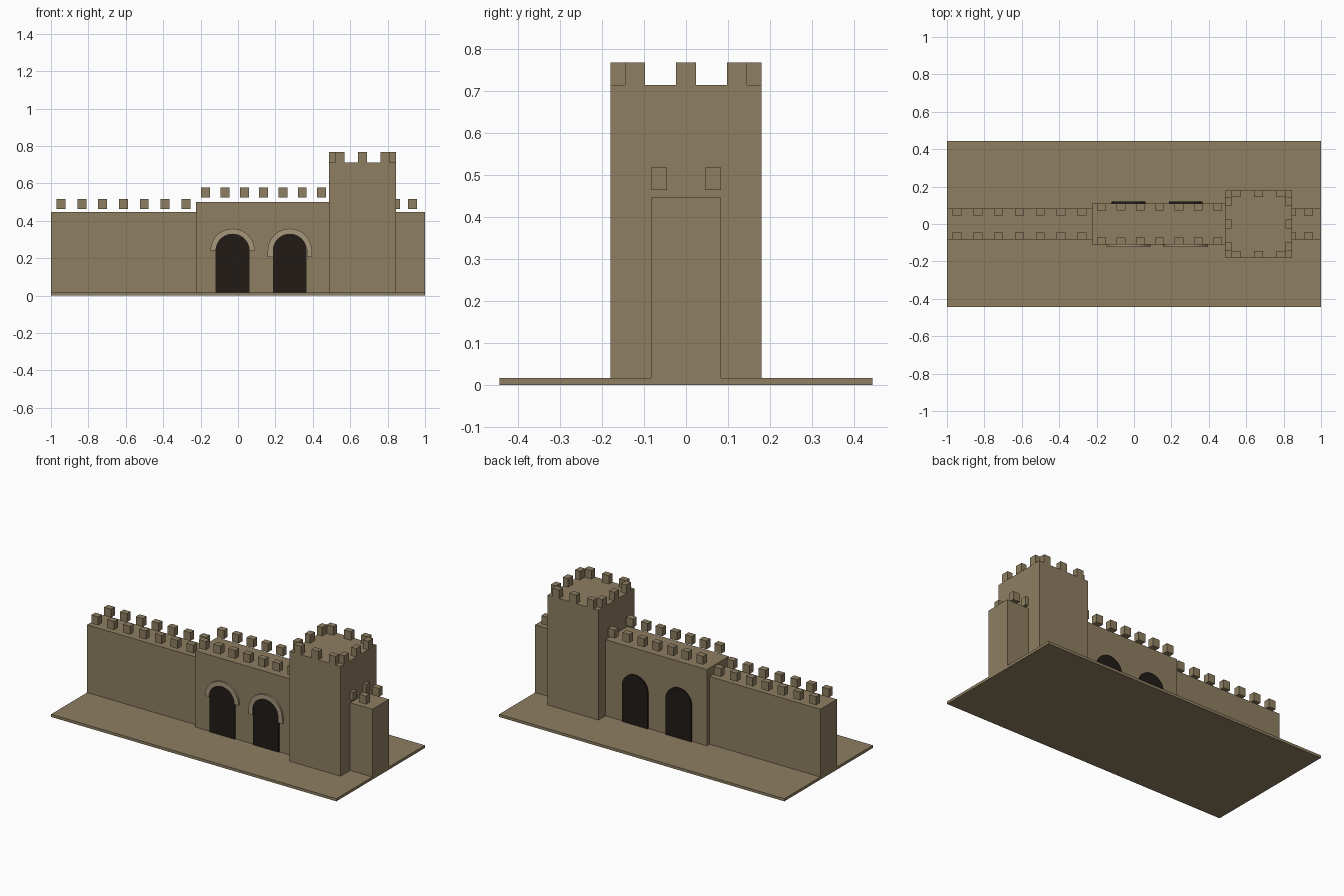
import bpy, bmesh, math

if "Cube" in bpy.data.objects:
    bpy.data.objects.remove(bpy.data.objects["Cube"])


def material(name, rgb):
    m = bpy.data.materials.new(name)
    m.diffuse_color = (*rgb, 1)
    m.use_nodes = True
    m.node_tree.nodes["Principled BSDF"].inputs["Base Color"].default_value = m.diffuse_color
    return m


STONE = material("sandstone", (0.27, 0.21, 0.12))
TRIM = material("pale_stone", (0.38, 0.31, 0.20))
DARK = material("dark_opening", (0.015, 0.011, 0.008))


def finish(name, bm, mat):
    bmesh.ops.recalc_face_normals(bm, faces=bm.faces)
    me = bpy.data.meshes.new(name)
    bm.to_mesh(me)
    bm.free()
    me.materials.append(mat)
    ob = bpy.data.objects.new(name, me)
    bpy.context.collection.objects.link(ob)
    return ob


def add_box(bm, x0, x1, y0, y1, z0, z1):
    vs = bmesh.ops.create_cube(bm, size=1)["verts"]
    bmesh.ops.scale(bm, verts=vs, vec=(x1 - x0, y1 - y0, z1 - z0))
    bmesh.ops.translate(bm, verts=vs, vec=((x0 + x1) / 2, (y0 + y1) / 2, (z0 + z1) / 2))


def box(name, *dims):
    bm = bmesh.new()
    add_box(bm, *dims)
    return finish(name, bm, STONE)


def prism(name, outline, y0, y1, mat):
    """Extrude an x/z outline from y0 to y1."""
    bm = bmesh.new()
    face = bm.faces.new([bm.verts.new((x, y0, z)) for x, z in outline])
    ext = bmesh.ops.extrude_face_region(bm, geom=[face])["geom"]
    moved = [v for v in ext if isinstance(v, bmesh.types.BMVert)]
    bmesh.ops.translate(bm, verts=moved, vec=(0, y1 - y0, 0))
    return finish(name, bm, mat)


def arc(cx, cz, r, a0, a1, n=20):
    angles = [math.radians(a0 + (a1 - a0) * i / n) for i in range(n + 1)]
    return [(cx + r * math.cos(a), cz + r * math.sin(a)) for a in angles]


W, D, H = 0.048, 0.038, 0.053   # merlon width, depth, height


def merlon_rows(name, xs, half_y, z):
    """Matching rows of merlons along the front and back edges."""
    bm = bmesh.new()
    for x in xs:
        add_box(bm, x - W / 2, x + W / 2, -half_y, -half_y + D, z, z + H)
        add_box(bm, x - W / 2, x + W / 2, half_y - D, half_y, z, z + H)
    return finish(name, bm, STONE)


# ground slab and main masses
box("base_slab", -1, 1, -0.443, 0.443, 0, 0.017)
box("left_wall", -1, -0.224, -0.083, 0.083, 0.017, 0.446)
box("right_wall", 0.845, 1, -0.083, 0.083, 0.017, 0.446)
box("gatehouse", -0.224, 0.487, -0.11, 0.11, 0.017, 0.50)
box("tower", 0.487, 0.845, -0.18, 0.18, 0.017, 0.713)

# merlons hover slightly above the walls
merlon_rows("left_wall_merlons", [-0.946 + 0.1112 * i for i in range(7)], 0.083, 0.464)
merlon_rows("right_wall_merlons", [0.841, 0.932], 0.083, 0.464)
merlon_rows("gatehouse_merlons", [-0.173 + 0.1033 * i for i in range(7)], 0.11, 0.524)

# tower crown, three merlons on each side
bm = bmesh.new()
cx, half, depth = 0.666, 0.18, 0.036
for t in (-0.121, 0, 0.121):
    for s in (-1, 1):
        c = s * (half - depth / 2)
        add_box(bm, cx + t - W / 2, cx + t + W / 2, c - depth / 2, c + depth / 2, 0.713, 0.767)
        add_box(bm, cx + c - depth / 2, cx + c + depth / 2, t - W / 2, t + W / 2, 0.713, 0.767)
finish("tower_merlons", bm, STONE)

# arched doorways, shown on both faces, with a pale trim on the front
for side, x, drop in (("left", -0.029, 0), ("right", 0.277, 0.034)):
    z = 0.244
    door = [(x - 0.09, 0.017), (x + 0.09, 0.017)] + arc(x, z, 0.09, 0, 180)
    prism(side + "_door_front", door, -0.117, -0.105, DARK)
    prism(side + "_door_back", door, 0.105, 0.119, DARK)
    outer = arc(x, z - 0.004, 0.118, 0, 180)
    inner = arc(x, z - 0.004, 0.091, 180, 0)
    if drop:
        foot = z - 0.004 - drop
        outer = [(x + 0.118, foot)] + outer + [(x - 0.118, foot)]
        inner = [(x - 0.091, foot)] + inner + [(x + 0.091, foot)]
    prism(side + "_arch_trim", outer + inner, -0.121, -0.105, TRIM)
